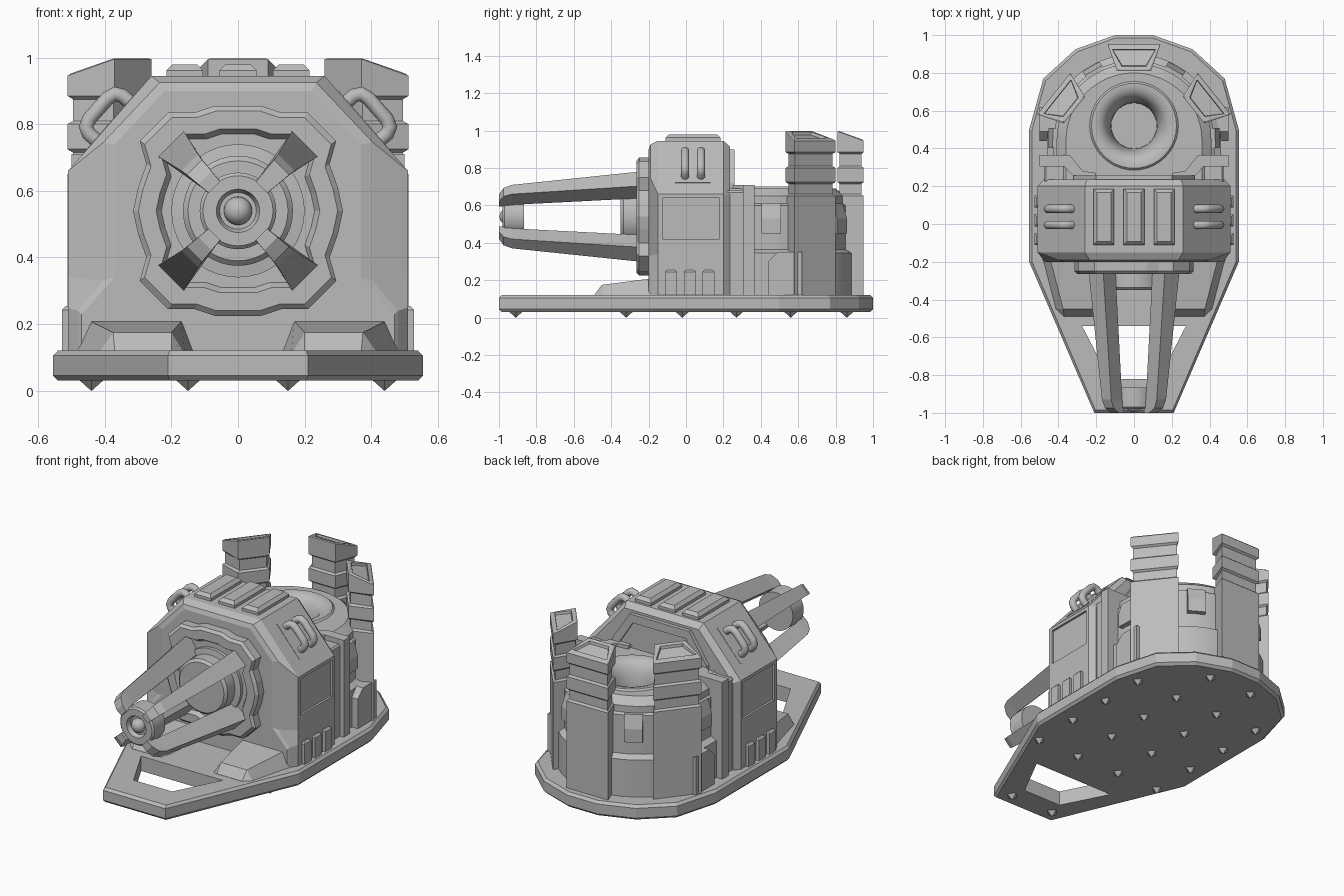
import bpy, bmesh
from math import sin, cos, pi, radians
from mathutils import Vector

cube = bpy.data.objects.get("Cube")
if cube:
    bpy.data.objects.remove(cube, do_unlink=True)

grey = bpy.data.materials.new("plain grey")
grey.use_nodes = True
grey.diffuse_color = (0.5, 0.5, 0.5, 1)
grey.node_tree.nodes["Principled BSDF"].inputs["Base Color"].default_value = (0.5, 0.5, 0.5, 1)


def activate(ob):
    bpy.ops.object.select_all(action='DESELECT')
    ob.select_set(True)
    bpy.context.view_layer.objects.active = ob


def loft(name, rings, mirror=False, smooth=False):
    """Bridge equal-length rings of points and cap both ends."""
    bm = bmesh.new()
    loops = [[bm.verts.new(p) for p in ring] for ring in rings]
    n = len(loops[0])
    for a, b in zip(loops, loops[1:]):
        for i in range(n):
            j = (i + 1) % n
            bm.faces.new((a[i], a[j], b[j], b[i]))
    bm.faces.new(loops[0])
    bm.faces.new(loops[-1])
    bmesh.ops.recalc_face_normals(bm, faces=bm.faces)
    me = bpy.data.meshes.new(name)
    bm.to_mesh(me)
    bm.free()
    me.materials.append(grey)
    ob = bpy.data.objects.new(name, me)
    bpy.context.collection.objects.link(ob)
    if mirror:
        ob.modifiers.new("mirror", 'MIRROR')
    if smooth:
        activate(ob)
        bpy.ops.object.shade_smooth_by_angle(angle=radians(35))
    return ob


def flat(outline, z):
    return [(x, y, z) for x, y in outline]


def upright(outline, y, s=1.0, zc=0.0):
    return [(x * s, y, zc + z * s) for x, z in outline]


def both(half):
    return half + [(-x, y) for x, y in reversed(half)]


def circle(r, n=40):
    return [(r * cos(2 * pi * i / n), r * sin(2 * pi * i / n)) for i in range(n)]


def rect(x0, x1, y0, y1, d=0):
    return [(x0 + d, y0 + d), (x1 - d, y0 + d), (x1 - d, y1 - d), (x0 + d, y1 - d)]


def block(name, x, y, z, bevel=0.01, mirror=False):
    """Box with its upper rim chamfered."""
    return loft(name, [flat(rect(*x, *y), z[0]), flat(rect(*x, *y), z[1] - bevel),
                       flat(rect(*x, *y, bevel), z[1])], mirror)


def cut(ob, cutter):
    cutter.hide_render = True
    mod = ob.modifiers.new("cut", 'BOOLEAN')
    mod.operation = 'DIFFERENCE'
    mod.object = cutter
    activate(ob)
    bpy.ops.object.modifier_apply(modifier=mod.name)
    bpy.data.objects.remove(cutter, do_unlink=True)


# Base plate with carrying slot
plate = both([(0.21, -1), (0.555, -0.2), (0.555, 0.5), (0.48, 0.77), (0.31, 0.925), (0.1, 1)])
small = [(x * 0.975, y * 0.985) for x, y in plate]
base = loft("base_plate", [flat(small, 0.03), flat(plate, 0.045),
                           flat(plate, 0.105), flat(small, 0.12)])
slot = both([(0.13, -0.82), (0.275, -0.54)])
cut(base, loft("slot_cutter", [flat(slot, -0.1), flat(slot, 0.3)]))

# Ground spikes
for y in (-0.91, -0.32, -0.02, 0.27, 0.56, 0.86):
    for x in ((0.15,) if abs(y) > 0.8 else (0.15, 0.44)):
        loft("ground_spike", [[(x + a * r, y + b * r, z) for a, b in circle(1, 4)]
                              for r, z in ((0.04, 0.035), (0.001, 0))], mirror=True)

# Hull: chamfered block with a stepped front
full = both([(0.51, 0.11), (0.51, 0.25), (0.51, 0.34), (0.51, 0.66), (0.26, 0.945)])
mid = both([(0.48, 0.11), (0.48, 0.24), (0.405, 0.33), (0.405, 0.745), (0.235, 0.925)])
face = both([(0.47, 0.11), (0.47, 0.23), (0.37, 0.34), (0.37, 0.74), (0.22, 0.9)])
rear = both([(0.48, 0.11), (0.48, 0.25), (0.48, 0.34), (0.48, 0.65), (0.25, 0.915)])
hull = loft("hull", [upright(face, -0.2), upright(mid, -0.19), upright(full, -0.15),
                     upright(full, 0.2), upright(rear, 0.235)])
for s in (-1, 1):
    panel = rect(-0.125, 0.18, 0.42, 0.64)
    cut(hull, loft("panel_cutter", [[(s * x, y, z) for y, z in panel] for x in (0.497, 0.6)]))
    for y in (-0.08, 0.02, 0.12):
        block("side_rib", sorted((s * 0.48, s * 0.528)), (y - 0.032, y + 0.032), (0.12, 0.255), 0.012)

# Rear hull panel with recessed window
back = both([(0.32, 0.12), (0.32, 0.72), (0.2, 0.9)])
window = both([(0.27, 0.6), (0.27, 0.71), (0.18, 0.85)])
rear_panel = loft("rear_panel", [upright(back, 0.22), upright(back, 0.258)])
cut(rear_panel, loft("window_cutter", [upright(window, 0.245), upright(window, 0.3)]))

# Roof vents
for x in (-0.16, 0, 0.16):
    r = (x - 0.055, x + 0.055, -0.11, 0.185)
    loft("roof_vent", [flat(rect(*r), 0.93), flat(rect(*r), 0.962), flat(rect(*r, 0.018), 0.98)])

# Grab handles on the shoulder chamfers
low, high = Vector((0.425, 0, 0.752)), Vector((0.325, 0, 0.866))
out, along = Vector((0.757, 0, 0.653)), Vector((-0.653, 0, 0.757))
loft("handle_pad", [[p + out * h + Vector((0, y, 0)) for p, y in
                     ((low - along * 0.045, -0.06), (low - along * 0.045, 0.13),
                      (high + along * 0.04, 0.13), (high + along * 0.04, -0.06))]
                    for h in (-0.02, 0.005)], mirror=True)
for s in (-1, 1):
    for y in (-0.005, 0.08):
        path = [low - out * 0.02, low + out * 0.03, low + out * 0.05 + along * 0.01,
                low + out * 0.058 + along * 0.035, high + out * 0.058 - along * 0.035,
                high + out * 0.05 - along * 0.01, high + out * 0.03, high - out * 0.02]
        cu = bpy.data.curves.new("grab_handle", 'CURVE')
        cu.dimensions = '3D'
        cu.bevel_depth = 0.022
        sp = cu.splines.new('POLY')
        sp.points.add(len(path) - 1)
        for pt, p in zip(sp.points, path):
            pt.co = (s * p.x, y, p.z, 1)
        cu.materials.append(grey)
        ob = bpy.data.objects.new("grab_handle", cu)
        bpy.context.collection.objects.link(ob)
        activate(ob)
        bpy.ops.object.convert(target='MESH')
        bpy.ops.object.shade_smooth_by_angle(angle=radians(50))

# Emitter mount: wavy plate, recessed in the middle
AXIS = 0.54
quarter = [(0.07, 0.315), (0.13, 0.295), (0.21, 0.295), (0.295, 0.21),
           (0.275, 0.14), (0.3, 0.07), (0.315, 0)]
right = quarter + [(x, -z) for x, z in reversed(quarter[:-1])]
wavy = both(right)
loft("emitter_mount", [upright(wavy, y, s, AXIS) for y, s in
                       ((-0.18, 1), (-0.25, 1), (-0.265, 0.95), (-0.265, 0.78), (-0.24, 0.73))])


def turned(name, steps):
    """Round part along the emitter axis from (radius, y) steps."""
    return loft(name, [upright(circle(r), y, 1, AXIS) for r, y in steps], smooth=True)


turned("emitter_collar", ((0.2, -0.23), (0.2, -0.26), (0.165, -0.265), (0.165, -0.335), (0.15, -0.35)))
turned("emitter_tip", ((0.115, -0.865), (0.115, -0.97), (0.105, -0.98), (0.065, -0.98), (0.055, -0.955)))
turned("emitter_bead", [(0.042 * sin(a) + 0.0005, -0.955 - 0.042 * cos(a))
                        for a in [pi * i / 12 for i in range(13)]])

# Four tapering prongs
for k in range(4):
    a = pi / 4 + k * pi / 2
    rings = []
    for y, ro, ri, wo, wi in ((-0.23, 0.288, 0.17, 0.055, 0.03), (-0.93, 0.205, 0.115, 0.035, 0.026),
                              (-0.975, 0.185, 0.1, 0.032, 0.025), (-1, 0.14, 0.1, 0.028, 0.024)):
        rings.append([(r * cos(a) - t * sin(a), y, AXIS + r * sin(a) + t * cos(a))
                      for r, t in ((ro, -wo), (ro, wo), (ri, wi), (ri, -wi))])
    loft("emitter_prong", rings)

# Front feet wedges
loft("front_foot", [[(0.13, -0.18, 0.11), (0.49, -0.18, 0.11), (0.445, -0.18, 0.21), (0.168, -0.18, 0.21)],
                    [(0.16, -0.45, 0.11), (0.42, -0.45, 0.11), (0.375, -0.45, 0.175), (0.2, -0.45, 0.175)],
                    [(0.17, -0.49, 0.11), (0.4, -0.49, 0.11), (0.37, -0.49, 0.121), (0.2, -0.49, 0.121)]],
     mirror=True)

# Rear drum with a sunken dish
CY = 0.44


def dee(r, z):
    arc = [(r * cos(pi * i / 24), CY + r * sin(pi * i / 24), z) for i in range(25)]
    return arc + [(-r, 0.2, z), (r, 0.2, z)]


drum = loft("drum", [dee(r, z) for r, z in ((0.46, 0.11), (0.46, 0.345), (0.425, 0.365),
                                            (0.425, 0.6), (0.41, 0.61), (0.41, 0.65), (0.36, 0.69))])


def dish_ring(r, z):
    return [(x, 0.52 + y, z) for x, y in circle(r)]


cut(drum, loft("dish_cutter", [dish_ring(0.215, 0.46), dish_ring(0.215, 0.9)]))
activate(drum)
bpy.ops.object.shade_smooth_by_angle(angle=radians(20))
loft("dish", [dish_ring(r, z) for r, z in
              ((0.235, 0.46), (0.235, 0.69), (0.225, 0.7), (0.205, 0.7), (0.175, 0.69), (0.15, 0.665),
               (0.133, 0.62), (0.122, 0.56), (0.12, 0.5))], smooth=True)

# Small sloped boxes around the drum
for deg in (2, 60, 120, 178):
    n = Vector((cos(radians(deg)), sin(radians(deg)), 0))
    t = Vector((-n.y, n.x, 0))
    loft("drum_box", [[Vector((0, CY, z)) + n * r + t * w for r, z in
                       ((0.38, 0.45), (0.455, 0.45), (0.455, 0.53), (0.43, 0.61), (0.38, 0.61))]
                      for w in (-0.052, 0.052)])

# Side walls joining hull and drum
wall = [(0.5, 0.365), (0.5, 0.305), (0.37, 0.305), (0.31, 0.24), (0.2, 0.24),
        (0.2, 0.27), (0.27, 0.28), (0.34, 0.365)]
loft("joint_wall", [flat(wall, 0.11), flat(wall, 0.71)], mirror=True)
block("joint_block", (0.3, 0.475), (0.2, 0.32), (0.11, 0.68), mirror=True)
step = [(0.44, 0.11), (0.44, 0.3), (0.49, 0.35), (0.62, 0.35), (0.62, 0.11)]
loft("side_step", [[(x, y, z) for y, z in step] for x in (0.38, 0.5)], mirror=True)

# Three upright fins with grooves and sloped, recessed tops
for cx, cy, deg in ((0, 0.95, 90), (0.425, 0.69, 38.5), (-0.425, 0.69, 141.5)):
    n = Vector((cos(radians(deg)), sin(radians(deg)), 0))
    t = Vector((-n.y, n.x, 0))
    rings = []
    for z, inset, tilt in ((0.11, 0, 0), (0.65, 0, 0), (0.66, 0.012, 0), (0.715, 0.012, 0), (0.725, 0, 0),
                           (0.8, 0, 0), (0.81, 0.012, 0), (0.875, 0.012, 0), (0.885, 0, 0),
                           (0.945, 0, 1), (0.95, 0.008, 1), (0.95, 0.025, 1), (0.935, 0.028, 1)):
        rings.append([Vector((cx, cy, z + tilt * 0.36 * d)) - n * d + t * w for d, w in
                      ((inset, 0.14 - inset), (inset, inset - 0.14),
                       (0.14 - inset, inset - 0.09), (0.14 - inset, 0.09 - inset))])
    loft("upright_fin", rings)
